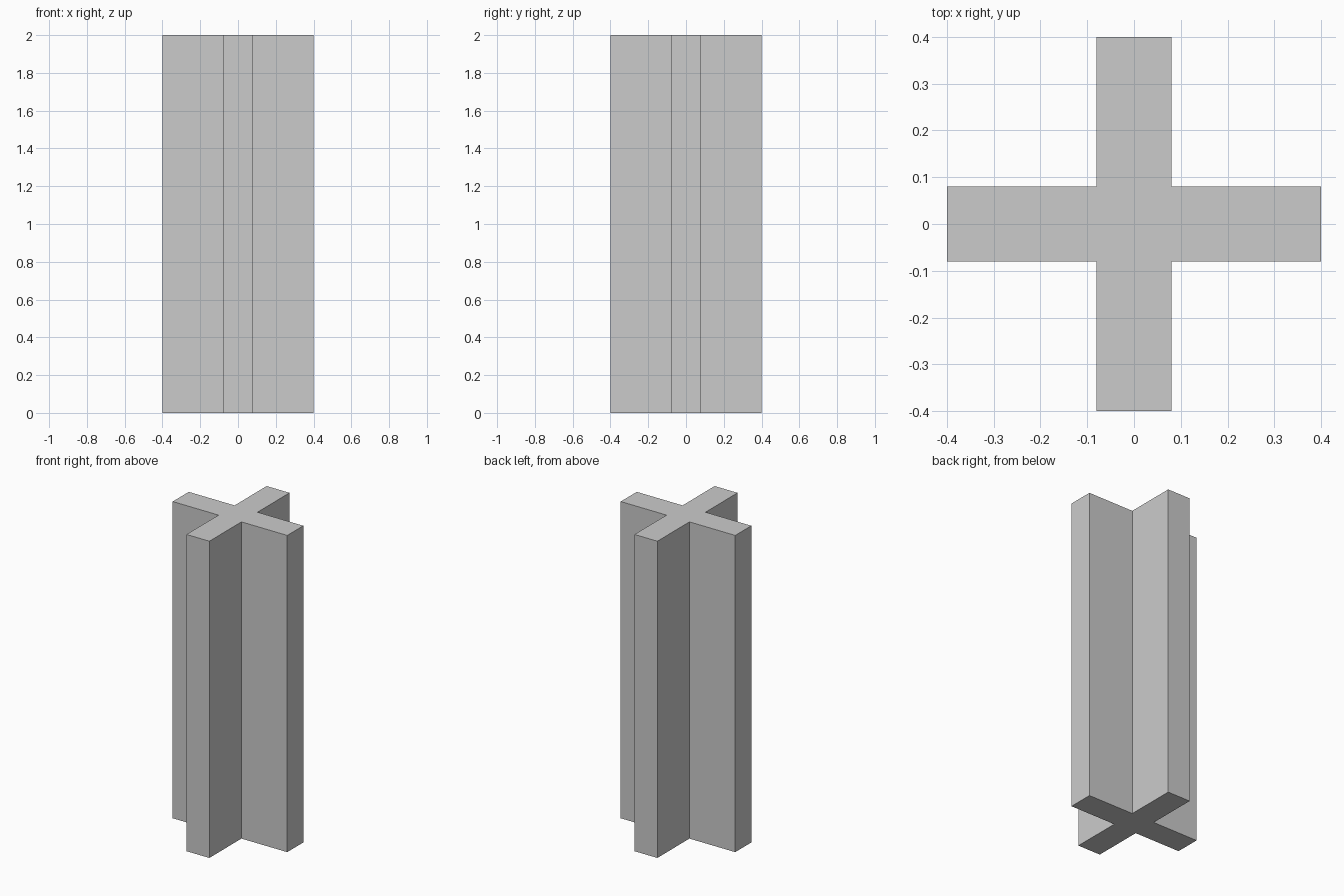
import bpy, bmesh
from mathutils import Matrix
from math import pi

if "Cube" in bpy.data.objects:
    bpy.data.objects.remove(bpy.data.objects["Cube"])

REACH, HALF, HEIGHT = 0.4, 0.08, 2.0

# Cross outline: one arm's three corners repeated by quarter turns
arm = [(REACH, -HALF, 0), (REACH, HALF, 0), (HALF, HALF, 0)]
bm = bmesh.new()
verts = []
for i in range(4):
    turn = Matrix.Rotation(i * pi / 2, 3, 'Z')
    for p in arm:
        v = bm.verts.new(p)
        v.co = turn @ v.co
        verts.append(v)

# Extrude the outline into a straight column
base = bm.faces.new(verts)
res = bmesh.ops.extrude_face_region(bm, geom=[base], use_keep_orig=True)
top = [g for g in res["geom"] if isinstance(g, bmesh.types.BMVert)]
bmesh.ops.translate(bm, verts=top, vec=(0, 0, HEIGHT))
bmesh.ops.recalc_face_normals(bm, faces=bm.faces[:])

mesh = bpy.data.meshes.new("cross_column")
bm.to_mesh(mesh)
bm.free()
bpy.context.collection.objects.link(bpy.data.objects.new("cross_column", mesh))
